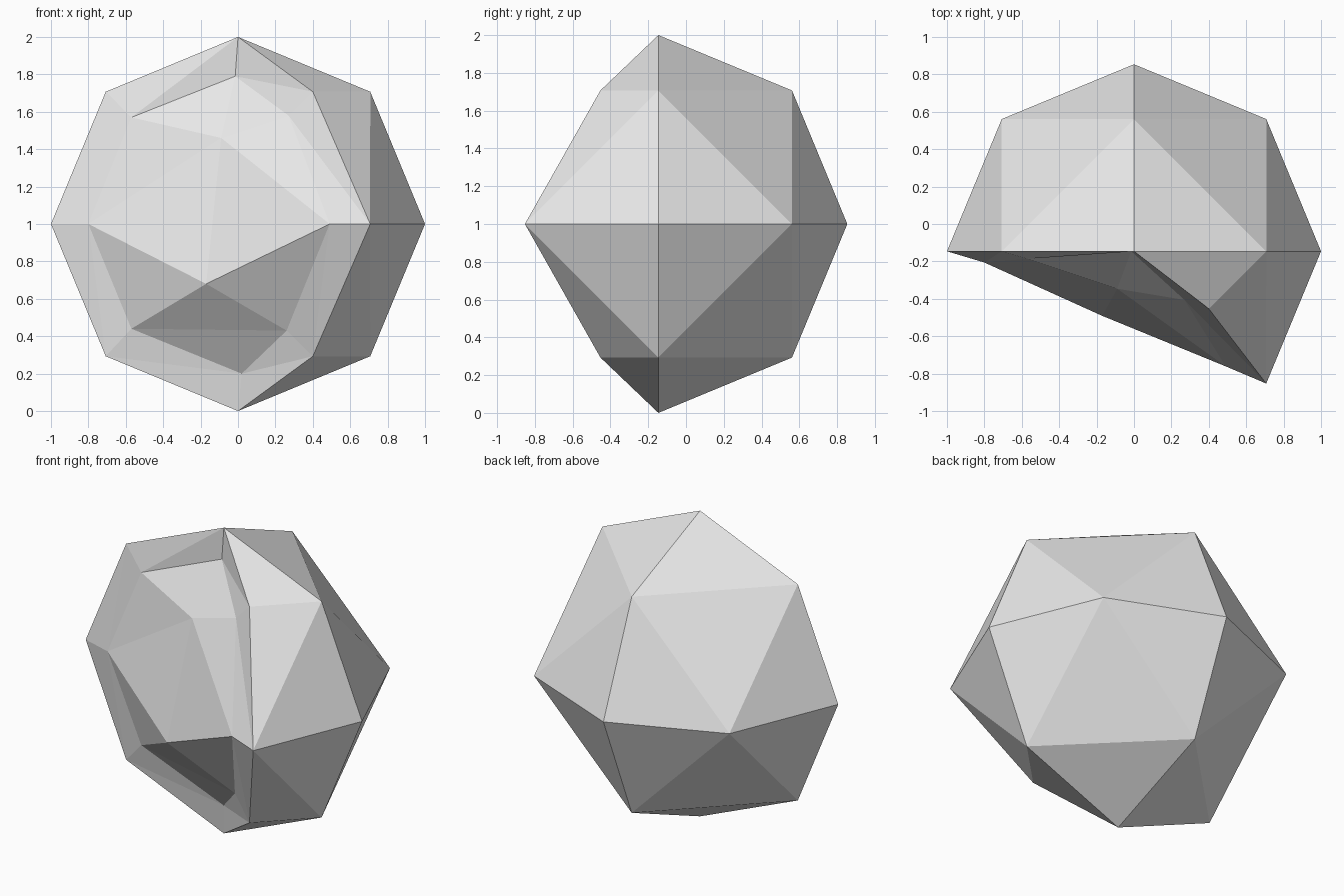
import bpy
import bmesh
from mathutils import Vector

# Remove the default object
default_cube = bpy.data.objects.get("Cube")
if default_cube:
    bpy.data.objects.remove(default_cube, do_unlink=True)

CENTER = Vector((0, -0.146, 1))

# Single stone colour
stone = bpy.data.materials.new("light_grey_stone")
stone.use_nodes = True
colour = (0.8, 0.8, 0.8, 1)
stone.diffuse_color = colour
stone.node_tree.nodes["Principled BSDF"].inputs["Base Color"].default_value = colour

bm = bmesh.new()


def add_face(*points):
    bm.faces.new([bm.verts.new(Vector(p) + CENTER) for p in points])


def mid(a, b):
    """Midpoint of two directions, pushed out to the unit sphere."""
    return (Vector(a) + Vector(b)).normalized()


top, bottom = Vector((0, 0, 1)), Vector((0, 0, -1))
left, right = Vector((1, 0, 0)), Vector((-1, 0, 0))
back = Vector((0, 1, 0))
brow = Vector((0.707, -0.707, 0))

# Rounded back half: four octants, each split into four triangles
for side in (left, right):
    for pole in (top, bottom):
        a, b, c = mid(side, pole), mid(pole, back), mid(back, side)
        add_face(side, a, c)
        add_face(pole, a, b)
        add_face(back, b, c)
        add_face(a, b, c)

# Front left flank, ending at the broken edge
notch = {}
for pole in (top, bottom):
    shoulder = mid(left, pole)
    notch[pole.z] = Vector((0.4, -0.307, shoulder.z))
    add_face(pole, shoulder, notch[pole.z])
    add_face(shoulder, notch[pole.z], brow)
    add_face(shoulder, brow, left)

# Rim around the broken face, between the outer and inner loops
outer = [top, mid(right, top), right, mid(right, bottom),
         bottom, notch[-1], brow, notch[1]]
inner = [(-0.015, 0, 0.79), (-0.57, -0.04, 0.57), (-0.8, -0.06, 0),
         (-0.57, -0.04, -0.56), (0.02, -0.03, -0.8), (0.26, -0.257, -0.57),
         (0.49, -0.615, 0), (0.27, -0.26, 0.58)]
for i in range(len(outer)):
    j = (i + 1) % len(outer)
    if i in (2, 4):
        add_face(outer[i], outer[j], inner[i])
        add_face(outer[j], inner[j], inner[i])
    else:
        add_face(outer[i], outer[j], inner[j])
        add_face(outer[i], inner[j], inner[i])

# Faceted core bulging out of the rim
crown, chin = (-0.09, -0.2, 0.46), (-0.17, -0.345, -0.32)
n, a, b, c, d, e, f, g = inner
for tri in ((n, a, crown), (n, crown, g), (g, crown, f), (crown, chin, f),
            (crown, b, chin), (crown, a, b), (chin, b, c), (chin, c, e),
            (c, d, e), (chin, e, f)):
    add_face(*tri)

# Weld into one closed, flat shaded solid
bmesh.ops.remove_doubles(bm, verts=bm.verts[:], dist=0.002)
bmesh.ops.recalc_face_normals(bm, faces=bm.faces[:])
mesh = bpy.data.meshes.new("faceted_rock")
bm.to_mesh(mesh)
bm.free()
mesh.materials.append(stone)
rock = bpy.data.objects.new("faceted_rock", mesh)
bpy.context.collection.objects.link(rock)
